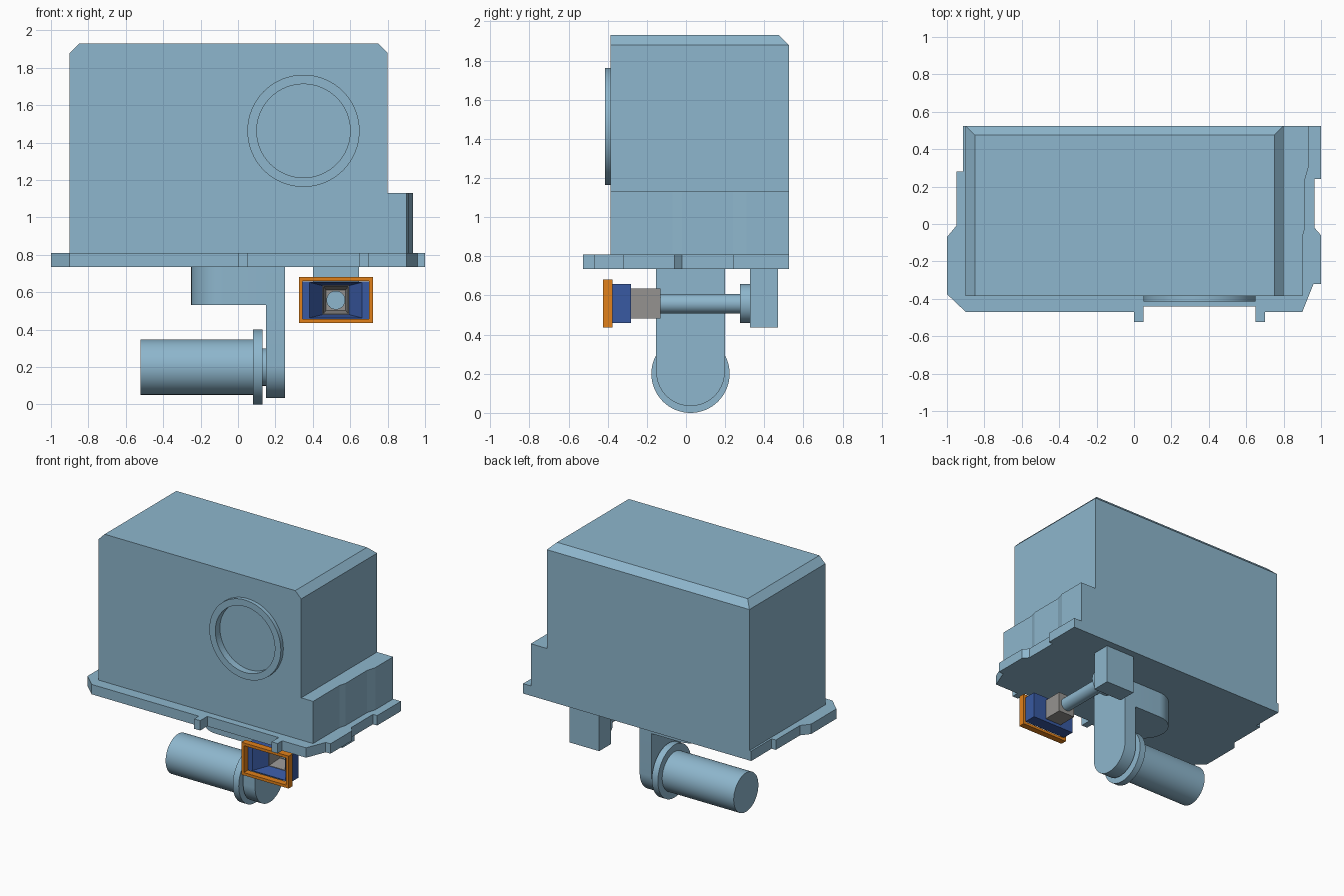
import bpy, bmesh, math
from mathutils import Vector

if "Cube" in bpy.data.objects:
    bpy.data.objects.remove(bpy.data.objects["Cube"])


def material(name, rgb):
    m = bpy.data.materials.new(name)
    m.diffuse_color = (*rgb, 1)
    m.use_nodes = True
    m.node_tree.nodes["Principled BSDF"].inputs["Base Color"].default_value = m.diffuse_color
    return m


PALE = material("pale_blue", (0.27, 0.47, 0.61))
BLUE = material("deep_blue", (0.04, 0.10, 0.36))
ORANGE = material("orange", (0.76, 0.22, 0.01))
GREY = material("grey", (0.30, 0.29, 0.28))


def loft(name, loops, mat=PALE, closed=False, smooth=False):
    """Skin matching loops; cap the ends unless the skin closes on itself."""
    bm = bmesh.new()
    rings = [[bm.verts.new(p) for p in lp] for lp in loops]
    pairs = list(zip(rings, rings[1:]))
    if closed:
        pairs.append((rings[-1], rings[0]))
    else:
        bm.faces.new(rings[0])
        bm.faces.new(rings[-1])
    n = len(rings[0])
    for a, b in pairs:
        for i in range(n):
            j = (i + 1) % n
            bm.faces.new((a[i], a[j], b[j], b[i]))
    bmesh.ops.recalc_face_normals(bm, faces=bm.faces)
    me = bpy.data.meshes.new(name)
    bm.to_mesh(me)
    bm.free()
    me.materials.append(mat)
    ob = bpy.data.objects.new(name, me)
    bpy.context.collection.objects.link(ob)
    if smooth:
        bpy.ops.object.select_all(action='DESELECT')
        ob.select_set(True)
        bpy.context.view_layer.objects.active = ob
        bpy.ops.object.shade_smooth_by_angle(angle=math.radians(30))
    return ob


def place(a, b, d, axis):
    """2D point (a, b) at depth d along an axis."""
    return {'X': Vector((d, a, b)), 'Y': Vector((a, d, b)), 'Z': Vector((a, b, d))}[axis]


def prism(name, pts, d0, d1, axis, **kw):
    return loft(name, [[place(a, b, d, axis) for a, b in pts] for d in (d0, d1)], **kw)


def arc(ca, cb, r, start=0, end=360, n=64):
    last = n if end - start == 360 else n - 1
    return [(ca + r * math.cos(math.radians(start + (end - start) * i / last)),
             cb + r * math.sin(math.radians(start + (end - start) * i / last))) for i in range(n)]


def rect(a0, a1, b0, b1):
    return [(a0, b0), (a1, b0), (a1, b1), (a0, b1)]


def rod(name, ca, cb, r, d0, d1, axis):
    return prism(name, arc(ca, cb, r), d0, d1, axis, smooth=True)


def sections(items, axis):
    return [[place(a, b, d, axis) for a, b in pts] for d, pts in items]


# main housing, chamfered on the left, right and back top edges
FRONT, BACK = -0.385, 0.525
housing = loft("housing", sections([
    (0.81, rect(-0.9, 0.8, FRONT, BACK)),
    (1.88, rect(-0.9, 0.8, FRONT, BACK)),
    (1.93, rect(-0.85, 0.75, FRONT, BACK - 0.05))], 'Z'))

# shallow round window with raised rim
cutter = prism("window_cutter", arc(0.35, 1.463, 0.25), -0.5, -0.36, 'Y')
cutter.hide_render = True
cutter.hide_set(True)
cut = housing.modifiers.new("window_recess", 'BOOLEAN')
cut.operation = 'DIFFERENCE'
cut.solver = 'EXACT'
cut.object = cutter
loft("window_rim", sections([
    (FRONT, arc(0.35, 1.463, 0.3)), (-0.415, arc(0.35, 1.463, 0.3)),
    (-0.415, arc(0.35, 1.463, 0.25)), (FRONT, arc(0.35, 1.463, 0.25))], 'Y'),
    closed=True, smooth=True)

# lower side extension
prism("side_step", [(0.8, FRONT), (0.9, FRONT), (0.9, -0.07), (0.915, -0.02), (0.915, 0.24),
                    (0.935, 0.31), (0.935, BACK), (0.8, BACK)], 0.81, 1.13, 'Z')

# notched base plate
prism("base_plate", [
    (-0.915, BACK), (-0.915, 0.28), (-0.95, 0.28), (-0.95, -0.01), (-1, -0.07), (-1, -0.375),
    (-0.9, -0.47), (0, -0.47), (0, -0.525), (0.05, -0.525), (0.05, -0.44), (0.65, -0.44),
    (0.65, -0.525), (0.7, -0.525), (0.7, -0.47), (0.9, -0.47), (0.96, -0.32), (1, -0.32),
    (1, -0.06), (0.965, -0.02), (0.965, 0.24), (1, 0.24), (1, BACK)], 0.735, 0.81, 'Z')

# round-ended mount and hanging arm
CY, R = 0.023, 0.175
prism("arm_mount", arc(-0.075, CY, R, 90, 270, 33) + [(0.15, CY - R), (0.15, CY + R)],
      0.533, 0.735, 'Z', smooth=True)
prism("hanging_arm", arc(CY, 0.21, R, 180, 360, 33) + [(CY + R, 0.735), (CY - R, 0.735)],
      0.15, 0.25, 'X', smooth=True)

# roller with flange and axle
for name, r, x0, x1 in (("roller", 0.148, -0.52, 0.08), ("roller_flange", 0.2, 0.08, 0.13),
                        ("roller_axle", 0.1, 0.13, 0.15)):
    rod(name, CY, 0.2, r, x0, x1, 'X')

# eyepiece bracket, collar and rod
EX, EZ = 0.523, 0.558
prism("eyepiece_bracket", rect(0.4, 0.647, 0.327, 0.47), 0.437, 0.735, 'Z')
rod("rod_collar", EX, EZ, 0.1, 0.275, 0.327, 'Y')
rod("eyepiece_rod", EX, EZ, 0.05, -0.18, 0.275, 'Y')


def around(w, h):
    return rect(EX - w, EX + w, EZ - h, EZ + h)


# eyepiece: grey socket, blue funnel, orange rim
loft("eyepiece_socket", sections([
    (-0.13, around(0.07, 0.077)), (-0.28, around(0.07, 0.077)),
    (-0.28, around(0.066, 0.073)), (-0.17, around(0.053, 0.055))], 'Y'), mat=GREY)
loft("eyepiece_funnel", sections([
    (-0.28, around(0.18, 0.1)), (-0.375, around(0.18, 0.1)),
    (-0.375, around(0.14, 0.095)), (-0.28, around(0.07, 0.077))], 'Y'), mat=BLUE, closed=True)
loft("eyepiece_rim", sections([
    (-0.375, around(0.198, 0.123)), (-0.423, around(0.198, 0.123)),
    (-0.423, around(0.178, 0.102)), (-0.375, around(0.178, 0.102))], 'Y'), mat=ORANGE, closed=True)
